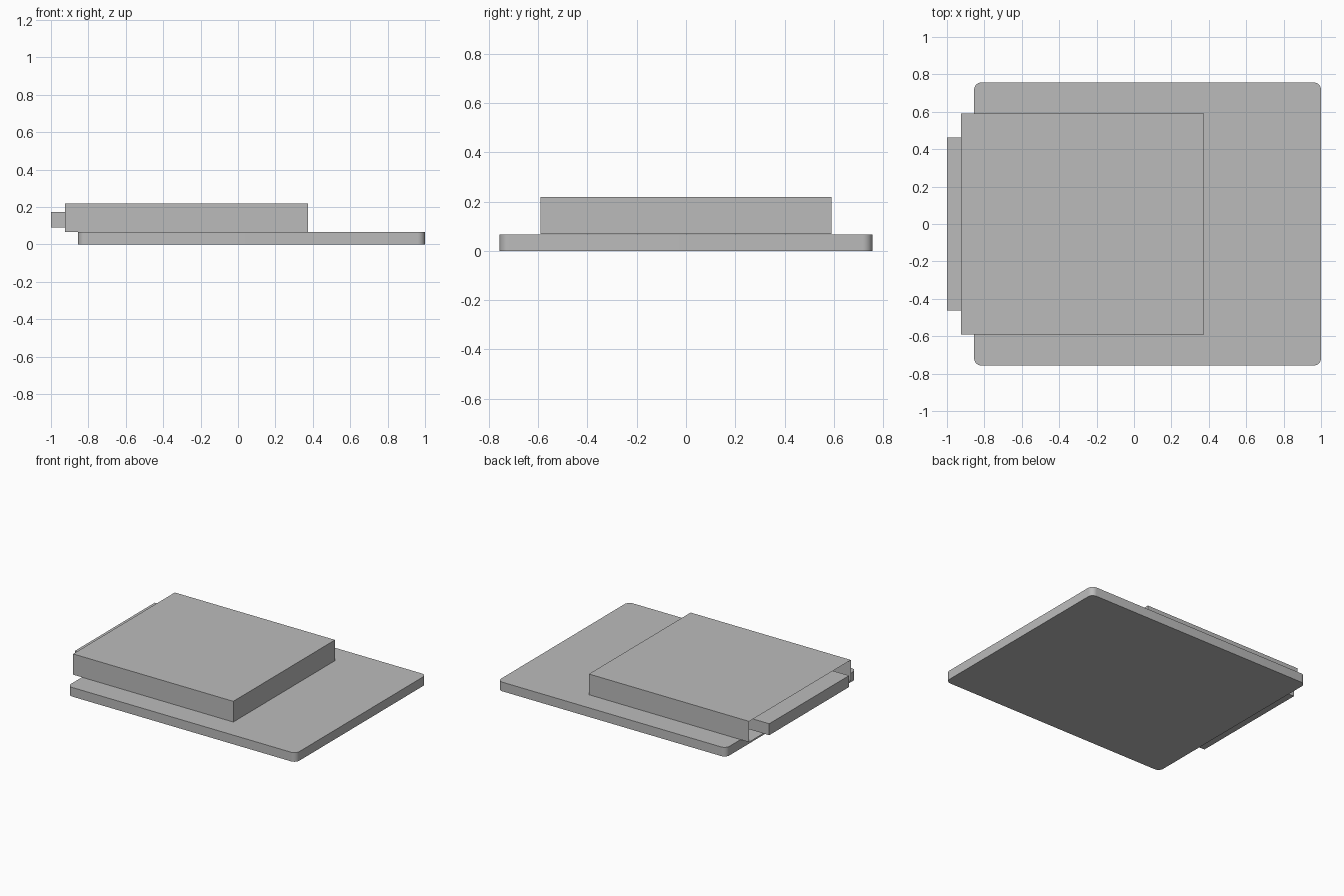
import bpy
import bmesh

cube = bpy.data.objects.get("Cube")
if cube:
    bpy.data.objects.remove(cube, do_unlink=True)

GREY = (0.5, 0.5, 0.5, 1)
grey = bpy.data.materials.new("plain grey")
grey.use_nodes = True
grey.diffuse_color = GREY
grey.node_tree.nodes["Principled BSDF"].inputs["Base Color"].default_value = GREY


def box(name, x0, x1, half_y, z0, z1):
    """Box between two x and z limits, centred on y = 0."""
    bm = bmesh.new()
    bmesh.ops.create_cube(bm, size=1)
    for v in bm.verts:
        v.co.x = x1 if v.co.x > 0 else x0
        v.co.y = half_y if v.co.y > 0 else -half_y
        v.co.z = z1 if v.co.z > 0 else z0
    mesh = bpy.data.meshes.new(name)
    bm.to_mesh(mesh)
    bm.free()
    mesh.materials.append(grey)
    obj = bpy.data.objects.new(name, mesh)
    bpy.context.collection.objects.link(obj)
    return obj


def edit(obj, action):
    """Run a bmesh action on an object's mesh."""
    bm = bmesh.new()
    bm.from_mesh(obj.data)
    action(bm)
    bm.to_mesh(obj.data)
    bm.free()


def round_upright_edges(bm):
    upright = [e for e in bm.edges
               if abs(e.verts[0].co.z - e.verts[1].co.z) > 0.01]
    bmesh.ops.bevel(bm, geom=upright, offset=0.04, segments=8,
                    profile=0.5, affect='EDGES')


def hollow_open_end(bm):
    bm.normal_update()
    end = [f for f in bm.faces if f.normal.x < -0.9]
    bmesh.ops.inset_region(bm, faces=end, thickness=WALL, use_even_offset=True)
    for v in end[0].verts:
        v.co.x = SHELL_BACK - WALL


WALL = 0.02
SHELL_BACK = 0.375

# Flat board with rounded corners
board = box("base_board", -0.855, 1.0, 0.757, 0, 0.067)
edit(board, round_upright_edges)
bpy.context.view_layer.objects.active = board
board.select_set(True)
bpy.ops.object.shade_smooth_by_angle()

# Thin-walled housing, open at one end
housing = box("slot_housing", -0.926, SHELL_BACK, 0.59, 0.068, 0.22)
edit(housing, hollow_open_end)

# Sliding slab resting on the housing floor and sticking out of the opening
box("inserted_slab", -1.0, SHELL_BACK - WALL, 0.463, 0.09, 0.174)
